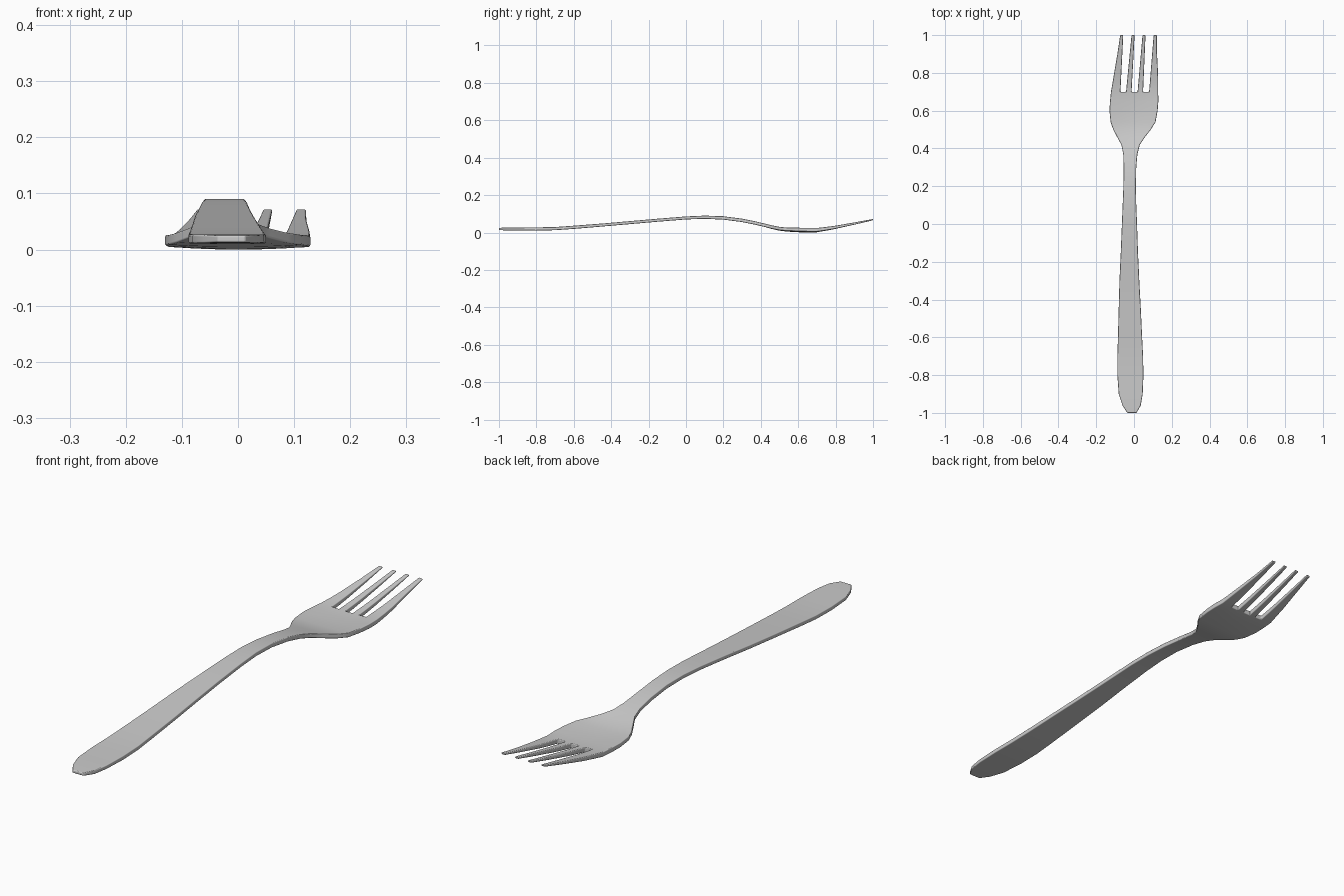
import bpy, bmesh

if "Cube" in bpy.data.objects:
    bpy.data.objects.remove(bpy.data.objects["Cube"])

# Stations along the fork: y, left x, right x, mid height, thickness
ROWS = [
    (-1.00, -.036, .013, .021, .012), (-.96, -.061, .036, .021, .015),
    (-.90, -.081, .046, .021, .016), (-.80, -.088, .050, .021, .017),
    (-.70, -.088, .048, .023, .017), (-.60, -.085, .043, .030, .017),
    (-.45, -.081, .036, .042, .016), (-.30, -.077, .028, .055, .016),
    (-.15, -.070, .021, .068, .016), (0, -.064, .016, .080, .016),
    (.10, -.060, .012, .084, .017), (.20, -.056, .010, .080, .018),
    (.30, -.055, .012, .067, .018), (.37, -.057, .018, .053, .018),
    (.42, -.067, .031, .041, .018), (.46, -.089, .058, .030, .018),
    (.50, -.110, .089, .021, .018), (.54, -.124, .114, .016, .018),
    (.60, -.130, .125, .013, .019), (.65, -.127, .129, .012, .020),
    (.70, -.122, .128, .013, .020), (.75, -.113, .128, .021, .018),
    (.80, -.105, .127, .030, .016), (.90, -.088, .122, .050, .012),
    (1.00, -.073, .121, .071, .007),
]
ROOT = [-.122, -.072, -.042, -.013, .019, .048, .080, .128]   # tine edges at the slot floor
TIP = [-.073, -.057, -.013, .003, .045, .061, .104, .121]     # tine edges at the points
SLOT_Y = .70


def columns(y, left, right):
    """The eight x positions across one station."""
    if y <= SLOT_Y:
        return [left + (right - left) * (x - ROOT[0]) / (ROOT[-1] - ROOT[0]) for x in ROOT]
    t = (y - SLOT_Y) / (1 - SLOT_Y)
    xs = [a + (b - a) * t for a, b in zip(ROOT, TIP)]
    xs[0], xs[-1] = left, right
    return xs


bm = bmesh.new()
top, bottom = [], []
for y, left, right, z, th in ROWS:
    # Shallow dish across the head only
    dish = .006 * max(0, 1 - abs(y - .62) / .2)
    xs = columns(y, left, right)
    lift = [dish * (2 * (x - left) / (right - left) - 1) ** 2 for x in xs]
    top.append([bm.verts.new((x, y, z + h + th / 2)) for x, h in zip(xs, lift)])
    bottom.append([bm.verts.new((x, y, z + h - th / 2)) for x, h in zip(xs, lift)])


def filled(r, c):
    """True where the sheet has metal (odd columns are slots past the floor)."""
    if not (0 <= r < len(ROWS) - 1 and 0 <= c < 7):
        return False
    return c % 2 == 0 or ROWS[r][0] < SLOT_Y - .001


# Upper and lower skins, with walls wherever the neighbour is empty
for r in range(len(ROWS) - 1):
    for c in range(7):
        if not filled(r, c):
            continue
        ring = [(r, c), (r, c + 1), (r + 1, c + 1), (r + 1, c)]
        bm.faces.new([top[i][j] for i, j in ring])
        bm.faces.new([bottom[i][j] for i, j in reversed(ring)])
        for k, (dr, dc) in enumerate([(-1, 0), (0, 1), (1, 0), (0, -1)]):
            if not filled(r + dr, c + dc):
                (a, b), (d, e) = ring[k], ring[(k + 1) % 4]
                bm.faces.new([bottom[a][b], bottom[d][e], top[d][e], top[a][b]])

bmesh.ops.recalc_face_normals(bm, faces=bm.faces)
low = min(v.co.z for v in bm.verts)
bmesh.ops.translate(bm, verts=bm.verts, vec=(0, 0, -low))
for f in bm.faces:
    f.smooth = True

mesh = bpy.data.meshes.new("fork")
bm.to_mesh(mesh)
bm.free()
fork = bpy.data.objects.new("fork", mesh)
bpy.context.collection.objects.link(fork)

# Rounded rim
bevel = fork.modifiers.new("rounded_rim", 'BEVEL')
bevel.width = .0045
bevel.segments = 3
bevel.limit_method = 'ANGLE'
bevel.angle_limit = .9
bevel.harden_normals = True
